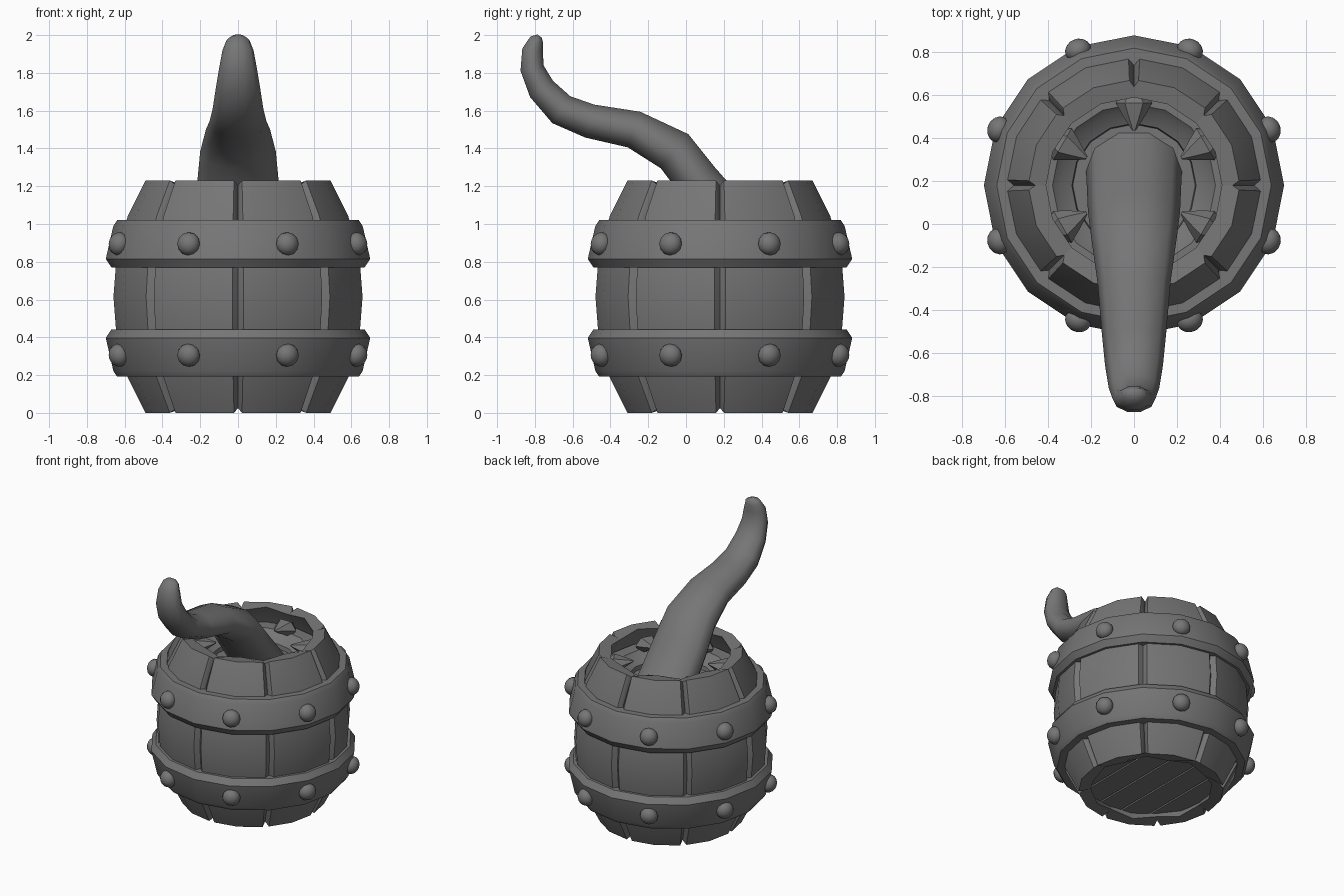
import bpy, bmesh, math
from mathutils import Vector, Matrix

if "Cube" in bpy.data.objects:
    bpy.data.objects.remove(bpy.data.objects["Cube"])

CY = 0.18          # barrel axis position on y
H = 1.23           # barrel height

mat = bpy.data.materials.new("grey")
mat.diffuse_color = (0.18, 0.18, 0.18, 1)
mat.use_nodes = True
mat.node_tree.nodes["Principled BSDF"].inputs["Base Color"].default_value = mat.diffuse_color


def finish(name, bm, angle=40):
    bmesh.ops.recalc_face_normals(bm, faces=bm.faces)
    me = bpy.data.meshes.new(name)
    bm.to_mesh(me)
    bm.free()
    me.materials.append(mat)
    ob = bpy.data.objects.new(name, me)
    bpy.context.collection.objects.link(ob)
    bpy.ops.object.select_all(action='DESELECT')
    ob.select_set(True)
    bpy.context.view_layer.objects.active = ob
    bpy.ops.object.shade_smooth_by_angle(angle=math.radians(angle))
    return ob


def loft(bm, rings, close=False):
    """Skin closed rings of points; cap the ends or join last to first."""
    vs = [[bm.verts.new(p) for p in r] for r in rings]
    pairs = list(zip(vs, vs[1:])) + ([(vs[-1], vs[0])] if close else [])
    for a, b in pairs:
        n = len(a)
        for i in range(n):
            j = (i + 1) % n
            bm.faces.new((a[i], a[j], b[j], b[i]))
    if not close:
        bm.faces.new(vs[0])
        bm.faces.new(vs[-1])


def polar(r, deg, z):
    t = math.radians(deg)
    return Vector((r * math.cos(t), CY + r * math.sin(t), z))


def lathe(bm, profile, sides, close):
    loft(bm, [[polar(r, 360 * i / sides, z) for i in range(sides)]
              for r, z in profile], close)


# Staves: eight curved planks with notched seams
bm = bmesh.new()
levels = [(0, .49), (.19, .585), (.42, .645), (.615, .66),
          (.81, .645), (1.04, .585), (H, .49)]
for k in range(8):
    a = 45 * k
    rings = []
    for z, r in levels:
        zs = .025 if z == 0 else (-.025 if z == H else 0)
        rings.append([polar(r - .03, a, z + zs), polar(r, a + 2.5, z),
                      polar(r + .003, a + 22.5, z), polar(r, a + 42.5, z),
                      polar(r - .03, a + 45, z + zs), polar(r - .08, a + 45, z + zs),
                      polar(r - .08, a + 22.5, z), polar(r - .08, a, z + zs)])
    loft(bm, rings)
finish("staves", bm)

# Hoops with a sloped outer face
hoop = [(.56, .77), (.67, .77), (.70, .815), (.66, .99), (.64, 1.02), (.56, 1.02)]
for name, flip in (("upper_hoop", False), ("lower_hoop", True)):
    bm = bmesh.new()
    lathe(bm, [(r, 1.212 - z if flip else z) for r, z in hoop], 16, True)
    finish(name, bm)

# Rivets between the seams on both hoops
bm = bmesh.new()
for z, tilt in ((.895, 12), (.305, -12)):
    for k in range(8):
        ang = 22.5 + 45 * k
        m = (Matrix.Translation(polar(.683, ang, z))
             @ Matrix.Rotation(math.radians(ang), 4, 'Z')
             @ Matrix.Rotation(math.radians(90 - tilt), 4, 'Y')
             @ Matrix.Diagonal((.062, .062, .052, 1)))
        bmesh.ops.create_uvsphere(bm, u_segments=12, v_segments=8, radius=1, matrix=m)
finish("rivets", bm, 60)

# Mouth: stepped funnel below the rim
bm = bmesh.new()
lathe(bm, [(.50, 1.0), (.47, 1.09), (.38, 1.09), (.35, 1.06), (.29, 1.03),
           (.27, .90), (.05, .86)], 16, False)
finish("mouth", bm)

# Teeth pointing inward
bm = bmesh.new()
for k in range(6):
    ang = 30 + 60 * k
    rings = []
    rad = Vector((math.cos(math.radians(ang)), math.sin(math.radians(ang)), 0))
    side = Vector((-rad.y, rad.x, 0))
    for d, w, z in ((.43, .05, 1.11), (.385, .085, 1.115), (.33, .055, 1.125), (.255, .008, 1.14)):
        c = polar(d, ang, z)
        rings.append([c + side * w * math.cos(t * math.pi / 3)
                      + Vector((0, 0, .75 * w * math.sin(t * math.pi / 3)))
                      for t in range(6)])
    loft(bm, rings)
finish("teeth", bm)

# Tongue: tapering oval swept along an S-shaped path (y, z, half thickness, half width)
path = [(.36, .86, .15, .23), (.22, 1.03, .135, .222), (.06, 1.23, .122, .215),
        (-.06, 1.385, .122, .20), (-.275, 1.50, .105, .17), (-.51, 1.545, .095, .15),
        (-.66, 1.605, .09, .135), (-.765, 1.715, .078, .118), (-.815, 1.825, .066, .10),
        (-.812, 1.92, .058, .082), (-.79, 1.975, .04, .06), (-.775, 1.995, .015, .03)]
bm = bmesh.new()
rings = []
for i, (y, z, th, w) in enumerate(path):
    p, q = path[max(i - 1, 0)], path[min(i + 1, len(path) - 1)]
    tan = Vector((0, q[0] - p[0], q[1] - p[1])).normalized()
    nor = Vector((0, tan.z, -tan.y))
    rings.append([Vector((w * math.cos(t * math.pi / 5), y, z))
                  + nor * th * math.sin(t * math.pi / 5) for t in range(10)])
loft(bm, rings)
finish("tongue", bm, 60)

# Bottom boards running front to back, trimmed to the barrel circle
bm = bmesh.new()
R, n = .45, 5
for k in range(n):
    x0, x1 = -R + 2 * R * k / n + .006, -R + 2 * R * (k + 1) / n - .006
    xs = [x0 + (x1 - x0) * i / 4 for i in range(5)]
    half = [(x, math.sqrt(R * R - x * x)) for x in xs]
    outline = [(x, CY + h) for x, h in half] + [(x, CY - h) for x, h in reversed(half)]
    loft(bm, [[(x, y, z) for x, y in outline] for z in (.06, .11)])
finish("bottom_boards", bm)
